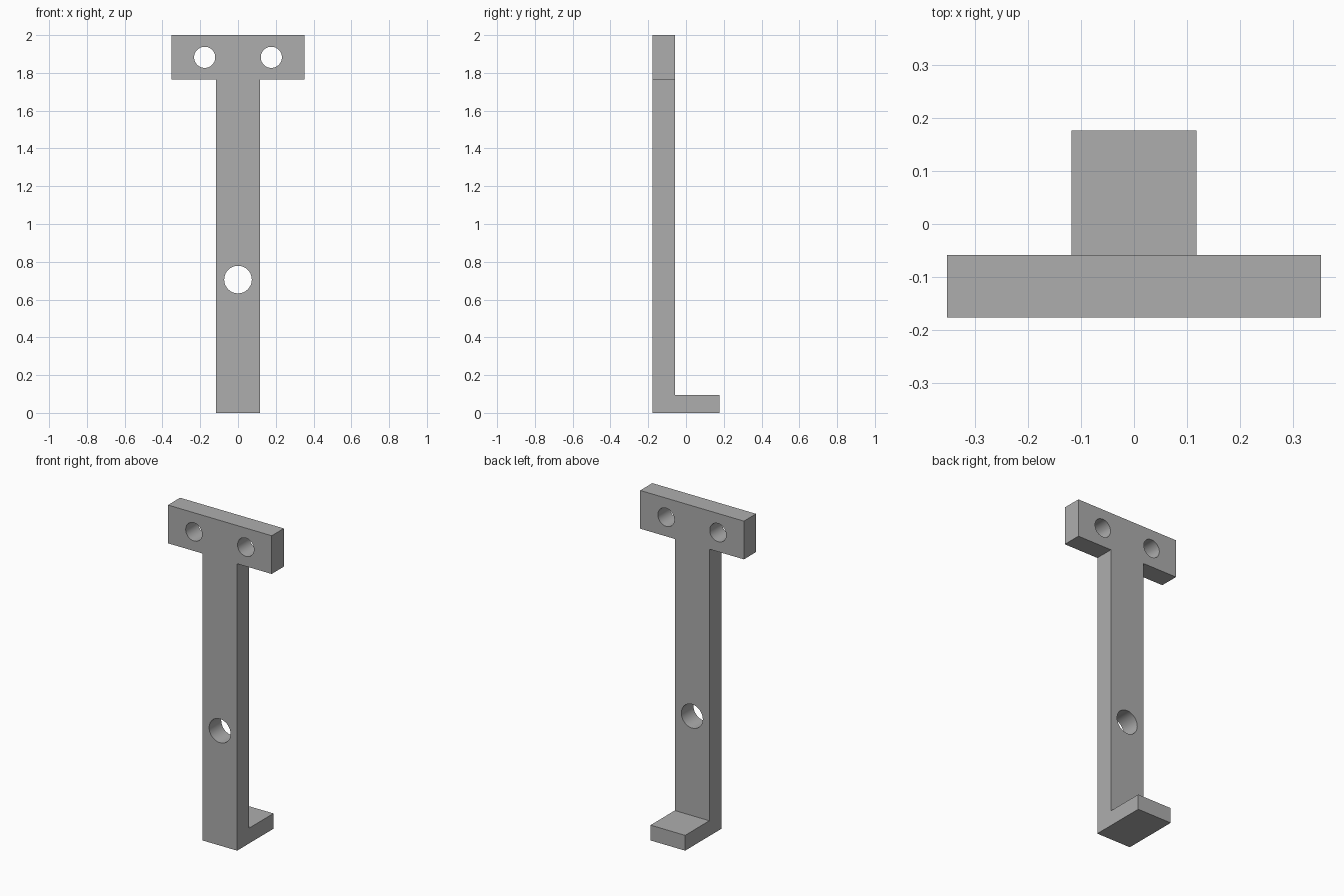
import bpy, bmesh, math

cube = bpy.data.objects.get("Cube")
if cube:
    bpy.data.objects.remove(cube, do_unlink=True)

U = 2 / 17                     # plate thickness, the base module
FRONT, BACK = -1.5 * U, -0.5 * U
FOOT_END, FOOT_TOP = 1.5 * U, 0.8 * U
STEM, BAR, BAR_BOTTOM, TOP = U, 3 * U, 15 * U, 17 * U

grey = bpy.data.materials.new("plain grey")
grey.use_nodes = True
colour = (0.42, 0.42, 0.42, 1)
grey.diffuse_color = colour
grey.node_tree.nodes["Principled BSDF"].inputs["Base Color"].default_value = colour


def extrude(bm, face, depth):
    """Push a face along +y and return the moved face."""
    result = bmesh.ops.extrude_face_region(bm, geom=[face])["geom"]
    moved = [g for g in result if isinstance(g, bmesh.types.BMVert)]
    bmesh.ops.translate(bm, vec=(0, depth, 0), verts=moved)
    return next(g for g in result if isinstance(g, bmesh.types.BMFace))


# T-shaped plate, with the foot drawn out from the bottom of its back
bm = bmesh.new()
right_side = [(STEM, 0), (STEM, FOOT_TOP), (STEM, BAR_BOTTOM), (BAR, BAR_BOTTOM), (BAR, TOP)]
outline = right_side + [(-x, z) for x, z in reversed(right_side)]
plate = bm.faces.new([bm.verts.new((x, FRONT, z)) for x, z in outline])
front_copy = bmesh.ops.duplicate(bm, geom=[plate])["geom"]
back = extrude(bm, plate, BACK - FRONT)
low = [v for v in back.verts if abs(v.co.z - FOOT_TOP) < 1e-4]
bmesh.utils.face_split(back, low[0], low[1])
foot = next(f for f in bm.faces
            if all(abs(v.co.y - BACK) < 1e-4 and v.co.z < FOOT_TOP + 1e-4 for v in f.verts))
extrude(bm, foot, FOOT_END - BACK)
bmesh.ops.delete(bm, geom=[foot] if foot.is_valid else [], context='FACES_ONLY')
bmesh.ops.remove_doubles(bm, verts=bm.verts, dist=1e-5)
# keep one front cover only
covers = [f for f in bm.faces if all(abs(v.co.y - FRONT) < 1e-4 for v in f.verts)]
bmesh.ops.delete(bm, geom=covers[1:], context='FACES_ONLY')
bmesh.ops.recalc_face_normals(bm, faces=bm.faces)
mesh = bpy.data.meshes.new("bracket")
bm.to_mesh(mesh)
bm.free()
bracket = bpy.data.objects.new("bracket", mesh)
bpy.context.collection.objects.link(bracket)
mesh.materials.append(grey)

# Screw holes in the bar and one larger hole in the stem
bpy.context.view_layer.objects.active = bracket
for x, z, radius in [(-1.5 * U, 16 * U, 0.056), (1.5 * U, 16 * U, 0.056), (0, 6 * U, 0.073)]:
    bpy.ops.mesh.primitive_cylinder_add(vertices=64, radius=radius, depth=3 * U,
                                        location=(x, -U, z), rotation=(math.pi / 2, 0, 0))
    cutter = bpy.context.object
    cutter.name = "hole_cutter"
    cutter.hide_render = True
    cutter.data.materials.append(grey)
    cut = bracket.modifiers.new("hole", 'BOOLEAN')
    cut.operation, cut.solver, cut.object = 'DIFFERENCE', 'EXACT', cutter
    bpy.context.view_layer.objects.active = bracket
    bpy.ops.object.modifier_apply(modifier=cut.name)
    bpy.data.objects.remove(cutter, do_unlink=True)

# Smooth hole walls, sharp edges elsewhere
bpy.ops.object.select_all(action='DESELECT')
bracket.select_set(True)
bpy.ops.object.shade_smooth_by_angle(angle=math.radians(30))
